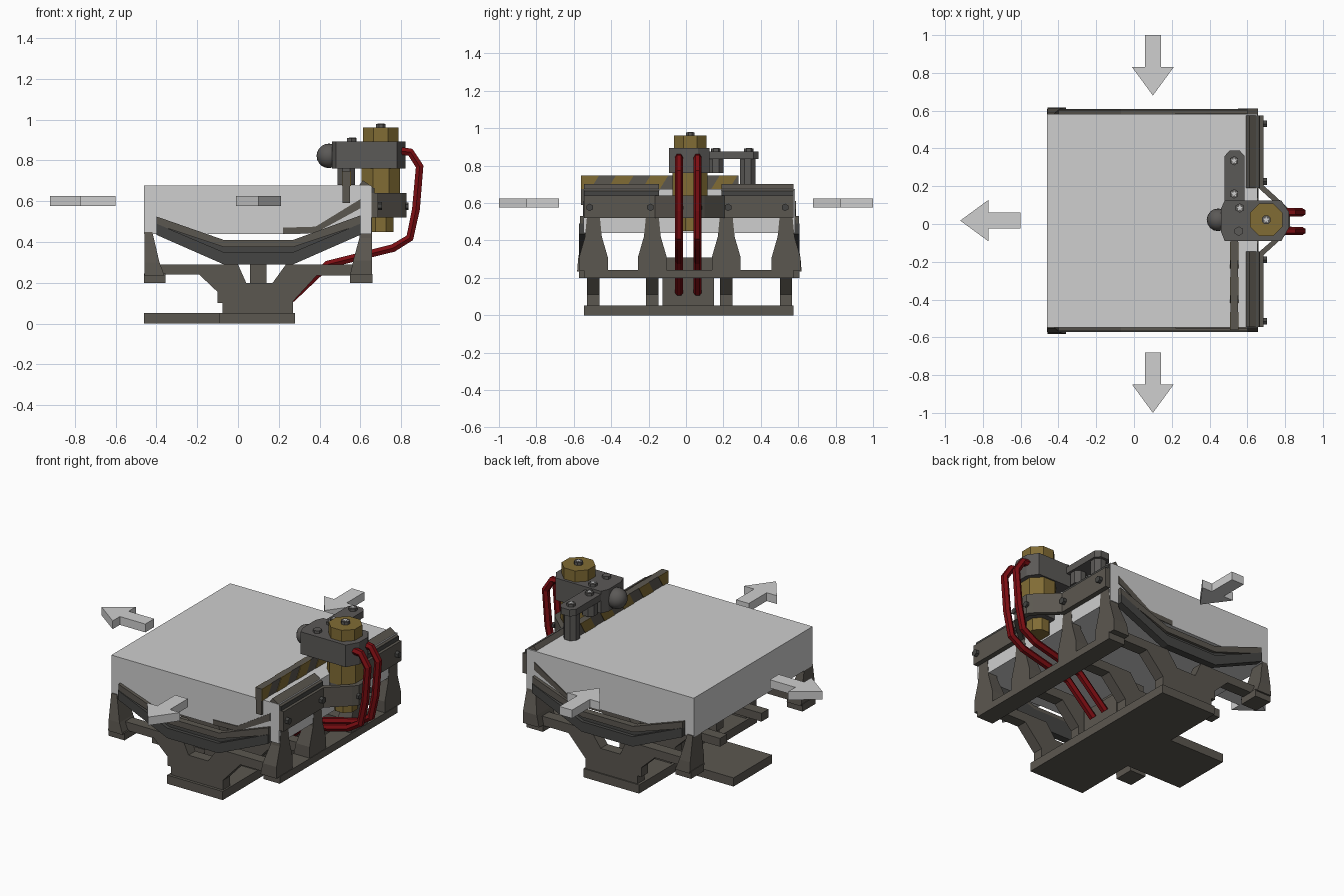
import bpy, bmesh, math
from mathutils import Vector

if "Cube" in bpy.data.objects:
    bpy.data.objects.remove(bpy.data.objects["Cube"])

YC = 0.018  # centre line of the machine


def mat(name, r, g, b):
    m = bpy.data.materials.new(name)
    m.diffuse_color = (r, g, b, 1)
    m.use_nodes = True
    m.node_tree.nodes["Principled BSDF"].inputs["Base Color"].default_value = m.diffuse_color
    return m


LIGHT = mat("light grey", 0.62, 0.62, 0.62)
METAL = mat("warm dark grey", 0.105, 0.095, 0.08)
RAIL = mat("charcoal", 0.06, 0.06, 0.057)
HEAD = mat("tool grey", 0.105, 0.1, 0.095)
BRASS = mat("brass yellow", 0.22, 0.15, 0.035)
RED = mat("hose red", 0.2, 0.004, 0.006)


def finish(name, bm, m):
    bmesh.ops.recalc_face_normals(bm, faces=bm.faces)
    me = bpy.data.meshes.new(name)
    bm.to_mesh(me)
    bm.free()
    me.materials.append(m)
    ob = bpy.data.objects.new(name, me)
    bpy.context.collection.objects.link(ob)
    return ob


def prism(name, pts, axis, lo, hi, m):
    """Extrude a 2D outline along an axis: x->(y,z), y->(x,z), z->(x,y)."""
    place = {"x": lambda p, t: (t, p[0], p[1]),
             "y": lambda p, t: (p[0], t, p[1]),
             "z": lambda p, t: (p[0], p[1], t)}[axis]
    bm = bmesh.new()
    a = [bm.verts.new(place(p, lo)) for p in pts]
    b = [bm.verts.new(place(p, hi)) for p in pts]
    bm.faces.new(a)
    bm.faces.new(b)
    n = len(pts)
    for i in range(n):
        j = (i + 1) % n
        bm.faces.new((a[i], a[j], b[j], b[i]))
    return finish(name, bm, m)


def box(name, x0, x1, y0, y1, z0, z1, m):
    return prism(name, [(x0, y0), (x1, y0), (x1, y1), (x0, y1)], "z", z0, z1, m)


def ring(cx, cy, r, n, r2=None):
    k = [r, r if r2 is None else r2]
    return [(cx + k[i % 2] * math.cos(math.tau * (i + .5) / n),
             cy + k[i % 2] * math.sin(math.tau * (i + .5) / n)) for i in range(n)]


def loft(name, sections, m):
    """Stack of rectangles (z, x0, x1, y0, y1)."""
    bm = bmesh.new()
    rows = [[bm.verts.new(c) for c in ((x0, y0, z), (x1, y0, z), (x1, y1, z), (x0, y1, z))]
            for z, x0, x1, y0, y1 in sections]
    bm.faces.new(rows[0])
    bm.faces.new(rows[-1])
    for a, b in zip(rows, rows[1:]):
        for i in range(4):
            j = (i + 1) % 4
            bm.faces.new((a[i], a[j], b[j], b[i]))
    return finish(name, bm, m)


# load box
box("load_box", -0.46, 0.655, YC - .565, YC + .565, 0.44, 0.676, LIGHT)

# direction arrows, outline along local +u
outline = [(0, -.042), (.17, -.042), (.17, -.11), (.32, 0), (.17, .11), (.17, .042), (0, .042)]
prism("arrow_left", [(-.6 - u, YC + v) for u, v in outline], "z", .575, .625, LIGHT)
prism("arrow_back", [(.1 + v, 1 - u) for u, v in outline], "z", .575, .625, LIGHT)
prism("arrow_front", [(.1 + v, -.68 - u) for u, v in outline], "z", .575, .625, LIGHT)

# T-shaped base plate
prism("base_plate", [(-.09, -.545), (.28, -.545), (.28, .575), (-.09, .575), (-.09, .205),
                     (-.46, .205), (-.46, -.16), (-.09, -.16)], "z", 0, .052, METAL)
box("centre_pedestal", .06, .14, -.125, .15, .05, .31, METAL)
box("pedestal_block", -.07, .25, -.125, .15, .05, .2, METAL)

# four support frames with flared posts at the right side
frame = [(-.40, .24), (-.19, .24), (-.10, .155), (-.10, .1), (-.075, .1), (-.075, .05), (.27, .05),
         (.27, .11), (.385, .235), (.6, .235), (.6, .29), (.235, .29), (.17, .2), (.04, .2),
         (0, .29), (-.40, .29)]
for i, y in enumerate((-.495, -.18, .215, .535)):
    prism(f"support_frame_{i}", frame, "y", y - .033, y + .033, METAL)
    loft(f"right_post_{i}", [(.24, .55, .657, y - .077, y + .077), (.31, .565, .657, y - .077, y + .077),
                             (.42, .595, .657, y - .045, y + .045), (.54, .605, .657, y - .033, y + .033)],
         METAL)
box("right_cross_beam", .55, .66, -.545, .575, .2, .243, METAL)

# left corner posts and feet
for side, s in (("front", -1), ("back", 1)):
    y = YC + s * .53
    loft(f"left_post_{side}", [(.235, -.457, -.36, y - .07, y + .07), (.3, -.457, -.385, y - .065, y + .065),
                               (.45, -.457, -.42, y - .04, y + .04)], METAL)
    box(f"left_foot_{side}", -.46, -.355, y - .06, y + .06, .2, .245, METAL)

# dished rails along the front and back faces
xs = (-.40, -.07, .27, .60)


def band(name, bottom, top, y0, y1, m, px=xs):
    pts = list(zip(px, bottom)) + list(zip(px, top))[::-1]
    prism(name, pts, "y", y0, y1, m)


for side, s in (("front", -1), ("back", 1)):
    f = YC + s * .545
    band(f"lower_rail_{side}", (.435, .29, .29, .435), (.49, .35, .35, .49), f, f + s * .045, RAIL)
    band(f"rail_web_{side}", (.45, .33, .33, .45), (.51, .39, .39, .51), f, f + s * .024, RAIL)
    band(f"upper_rail_{side}", (.485, .375, .375, .485), (.525, .41, .41, .53), f, f + s * .04, METAL)
band("front_upper_strip", (.44, .445, .565), (.47, .475, .61), YC - .57, YC - .555, METAL, (.22, .38, .60))
band("back_upper_strip", (.44, .445, .565), (.47, .475, .61), YC + .555, YC + .57, METAL, (.22, .38, .60))

# right clamp plates, tilted bars and bolts
for side, y0, y1 in (("front", -.545, -.145), ("back", .19, .575)):
    box(f"clamp_plate_{side}", .655, .685, y0, y1, .52, .64, METAL)
    box(f"clamp_back_strip_{side}", .645, .668, y0, y1, .635, .665, RAIL)
    c, r, a0 = (.62, .655), .048, math.radians(10)
    diamond = [(c[0] + r * math.cos(a0 + i * math.pi / 2), c[1] + r * math.sin(a0 + i * math.pi / 2))
               for i in range(4)]
    prism(f"tilted_bar_{side}", diamond, "y", y0, y1, METAL)
for i, y in enumerate((-.515, -.19, .225, .53)):
    prism(f"plate_bolt_{i}", ring(y, .577, .02, 6), "x", .68, .705, RAIL)

# angled bracket holding the cylinder
bracket = [(.66, -.165), (.685, -.165), (.80, -.06), (.825, -.03), (.825, .07), (.80, .1), (.685, .205),
           (.66, .205), (.66, .19), (.775, .085), (.795, .06), (.795, -.02), (.775, -.05), (.66, -.15)]
prism("cylinder_bracket", bracket, "z", .52, .64, METAL)
CX, CY = .70, .022
prism("bracket_collar", ring(CX, CY, .1, 8), "z", .525, .635, HEAD)
for i, y in enumerate((-.03, .07)):
    prism(f"bracket_bolt_{i}", ring(y, .575, .018, 6), "x", .82, .835, RAIL)

# brass cylinder
prism("cylinder_bottom", ring(CX, CY, .066, 8), "z", .45, .53, BRASS)
prism("cylinder_body", ring(CX, CY, .102, 8), "z", .63, .77, BRASS)
prism("cylinder_top", ring(CX, CY, .094, 8), "z", .88, .96, BRASS)
prism("cylinder_cap", ring(CX, CY, .025, 8), "z", .955, .978, HEAD)

# tool head, dome and swing arm
prism("tool_head", [(.46, -.04), (.48, -.09), (.78, -.09), (.82, -.02), (.82, .065), (.78, .125),
                    (.48, .125), (.46, .08)], "z", .76, .893, HEAD)
bpy.ops.mesh.primitive_uv_sphere_add(segments=16, ring_count=10, radius=.06, location=(.445, CY, .822))
dome = bpy.context.object
dome.name = "head_dome"
dome.data.materials.append(HEAD)
bpy.ops.object.shade_smooth()
prism("swing_arm", [(.48, .1), (.585, .1), (.585, .36), (.56, .388), (.505, .388), (.48, .36)],
      "z", .835, .875, HEAD)
prism("arm_boss_inner", ring(.53, .16, .045, 8), "z", .76, .84, HEAD)
prism("arm_boss_outer", ring(.53, .33, .046, 8), "z", .68, .84, HEAD)
prism("arm_pin", ring(.53, .33, .022, 8), "z", .59, .7, HEAD)
for i, (x, y, z) in enumerate(((.53, .335, .875), (.53, .16, .875), (.56, .085, .893), (.555, -.038, .893))):
    prism(f"top_bolt_{i}", ring(x, y, .025, 6), "z", z - .01, z + .016, HEAD)

# small star marks on the bolts and cylinder cap
for i, (x, y, z) in enumerate(((.53, .335, .891), (.53, .16, .891), (.56, .085, .909), (CX, CY, .978))):
    prism(f"star_mark_{i}", ring(x, y, .018, 10, .008), "z", z, z + .002, LIGHT)

# striped bar with slanted brass plates
box("striped_bar", .512, .55, -.562, .28, .59, .747, METAL)
for i in range(5):
    y = -.56 + i * .185
    a, b, d = y, min(y + .095, .28), .045
    pts = [(max(a - d, -.562), .675), (b - d, .675), (b, .747), (a, .747)]
    prism(f"bar_stripe_right_{i}", pts, "x", .549, .553, BRASS)
    prism(f"bar_stripe_left_{i}", pts, "x", .509, .513, BRASS)

# hoses
path = [(.80, .845), (.845, .84), (.89, .77), (.872, .56), (.842, .42), (.76, .37), (.44, .29), (.26, .12)]
for i, y in enumerate((-.037, .062)):
    cu = bpy.data.curves.new(f"hose_{i}", "CURVE")
    cu.dimensions = "3D"
    cu.bevel_depth = .022
    cu.bevel_resolution = 1
    cu.use_fill_caps = True
    sp = cu.splines.new("POLY")
    sp.points.add(len(path) - 1)
    for p, (x, z) in zip(sp.points, path):
        p.co = (x, y, z, 1)
    ob = bpy.data.objects.new(f"hose_{i}", cu)
    bpy.context.collection.objects.link(ob)
    cu.materials.append(RED)
    bpy.ops.object.select_all(action="DESELECT")
    ob.select_set(True)
    bpy.context.view_layer.objects.active = ob
    bpy.ops.object.convert(target="MESH")
    for poly in ob.data.polygons:
        poly.use_smooth = False
